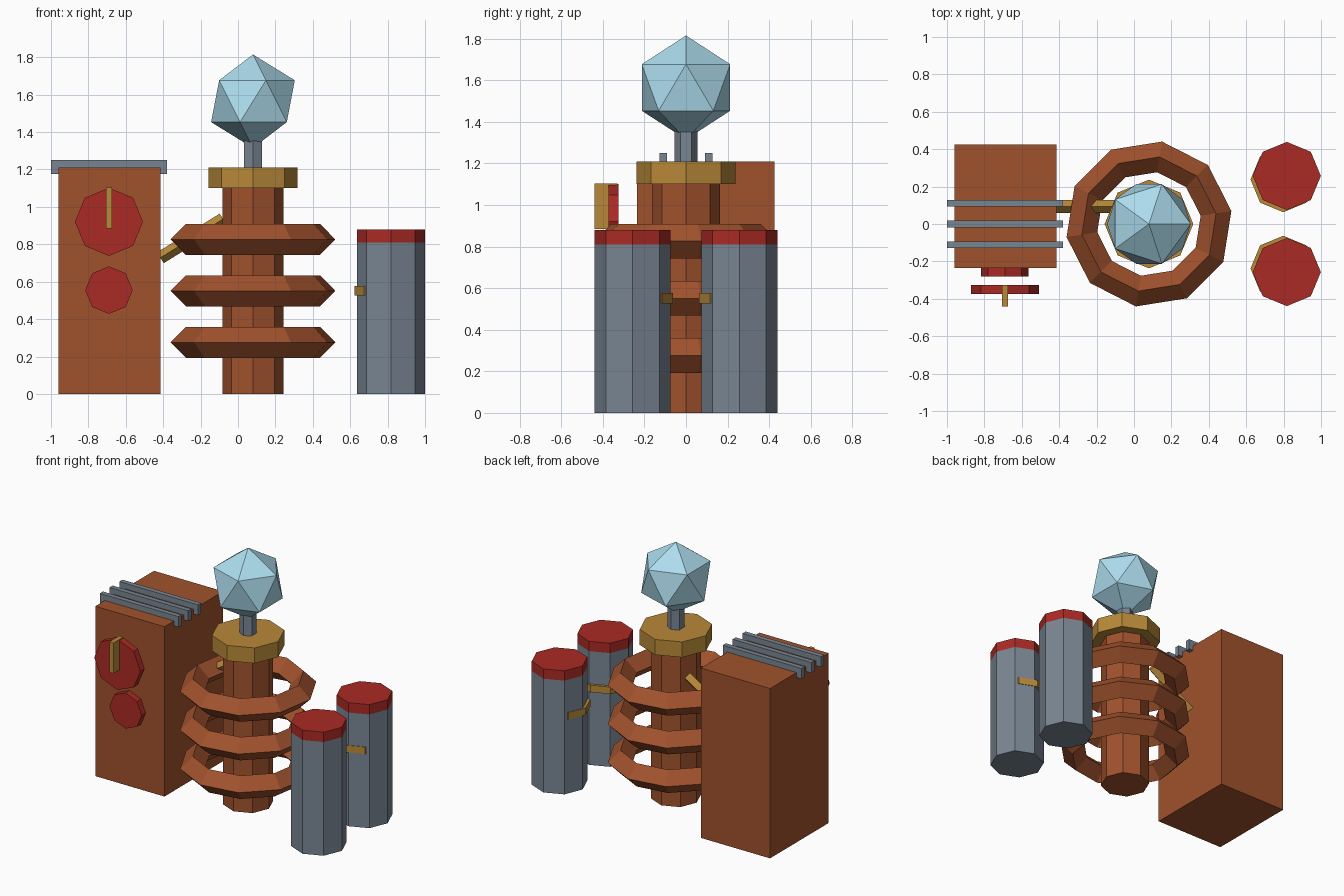
import bpy, bmesh, math
from mathutils import Matrix, Vector

if "Cube" in bpy.data.objects:
    bpy.data.objects.remove(bpy.data.objects["Cube"])


def material(name, rgb):
    m = bpy.data.materials.new(name)
    m.diffuse_color = (*rgb, 1)
    m.use_nodes = True
    m.node_tree.nodes["Principled BSDF"].inputs["Base Color"].default_value = m.diffuse_color
    return m


COPPER = material("copper", (0.352, 0.084, 0.026))
RED = material("red", (0.40, 0.023, 0.018))
BRASS = material("brass", (0.48, 0.25, 0.04))
STEEL = material("steel", (0.19, 0.235, 0.29))
GLASS = material("glass", (0.418, 0.72, 0.85))


def finish(name, bm, mat, matrix=Matrix()):
    bm.transform(matrix)
    bmesh.ops.recalc_face_normals(bm, faces=bm.faces)
    me = bpy.data.meshes.new(name)
    bm.to_mesh(me)
    bm.free()
    me.materials.append(mat)
    ob = bpy.data.objects.new(name, me)
    bpy.context.collection.objects.link(ob)
    return ob


def box(name, lo, hi, mat):
    lo, hi = Vector(lo), Vector(hi)
    bm = bmesh.new()
    bmesh.ops.create_cube(bm, size=1)
    size = Matrix.Diagonal((*(hi - lo), 1))
    return finish(name, bm, mat, Matrix.Translation((lo + hi) / 2) @ size)


def prism(name, start, end, radius, sides, mat):
    """Prism between two points; one corner stays on the y axis when upright."""
    start, end = Vector(start), Vector(end)
    d = end - start
    if abs(d.y) > 1e-6:
        rot = Matrix.Rotation(math.pi / 2, 4, 'X')
    else:
        rot = Matrix.Rotation(math.atan2(d.x, d.z), 4, 'Y')
    bm = bmesh.new()
    bmesh.ops.create_cone(bm, cap_ends=True, segments=sides, radius1=radius,
                          radius2=radius, depth=d.length)
    return finish(name, bm, mat, Matrix.Translation((start + end) / 2) @ rot)


def ring(name, centre, major, minor, segments, offset, mat):
    """Diamond-section ring."""
    bm = bmesh.new()
    loops = []
    for i in range(segments):
        a = offset + math.tau * i / segments
        loop = []
        for r, z in ((major + minor, 0), (major, minor), (major - minor, 0), (major, -minor)):
            loop.append(bm.verts.new((r * math.cos(a), r * math.sin(a), z)))
        loops.append(loop)
    for i in range(segments):
        p, q = loops[i], loops[(i + 1) % segments]
        for j in range(4):
            k = (j + 1) % 4
            bm.faces.new((p[j], q[j], q[k], p[k]))
    return finish(name, bm, mat, Matrix.Translation(centre))


# Control cabinet with roof bars
box("cabinet", (-0.96, -0.235, 0), (-0.415, 0.425, 1.21), COPPER)
for i, y in enumerate((-0.11, 0, 0.11)):
    box(f"roof_bar_{i + 1}", (-1.0, y - 0.0175, 1.175), (-0.38, y + 0.0175, 1.25), STEEL)

# Dials and lever on the cabinet front
prism("large_dial", (-0.69, -0.325, 0.92), (-0.69, -0.373, 0.92), 0.182, 8, RED)
prism("small_dial", (-0.69, -0.23, 0.555), (-0.69, -0.28, 0.555), 0.127, 8, RED)
box("dial_lever", (-0.706, -0.44, 0.885), (-0.674, -0.33, 1.103), BRASS)

# Central column, collar, stem and faceted globe
CX = 0.08
prism("column", (CX, 0, 0), (CX, 0, 1.11), 0.164, 8, COPPER)
prism("collar", (CX, 0, 1.10), (CX, 0, 1.21), 0.237, 8, BRASS)
prism("globe_stem", (CX, 0, 1.20), (CX, 0, 1.40), 0.055, 6, STEEL)
bm = bmesh.new()
bmesh.ops.create_icosphere(bm, subdivisions=1, radius=0.25)
finish("globe", bm, GLASS, Matrix.Translation((CX, 0, 1.565)))

# Coil rings around the column
for i, z in enumerate((0.276, 0.551, 0.826)):
    ring(f"coil_ring_{i + 1}", (CX, 0, z), 0.363, 0.083, 10, math.radians(9), COPPER)

# Pipe from cabinet to column
prism("feed_pipe", (-0.415, 0.094, 0.728), (-0.08, 0.094, 0.935), 0.034, 4, BRASS)

# Pair of tanks with caps and off-centre bands
TX, TY = 0.817, 0.257
for side, s in (("front", -1), ("back", 1)):
    y = s * TY
    prism(f"{side}_tank", (TX, y, 0), (TX, y, 0.81), 0.182, 8, STEEL)
    prism(f"{side}_tank_cap", (TX, y, 0.81), (TX, y, 0.88), 0.182, 8, RED)
    by = y - s * 0.019
    prism(f"{side}_tank_band", (TX - 0.019, by, 0.527), (TX - 0.019, by, 0.577), 0.175, 8, BRASS)
